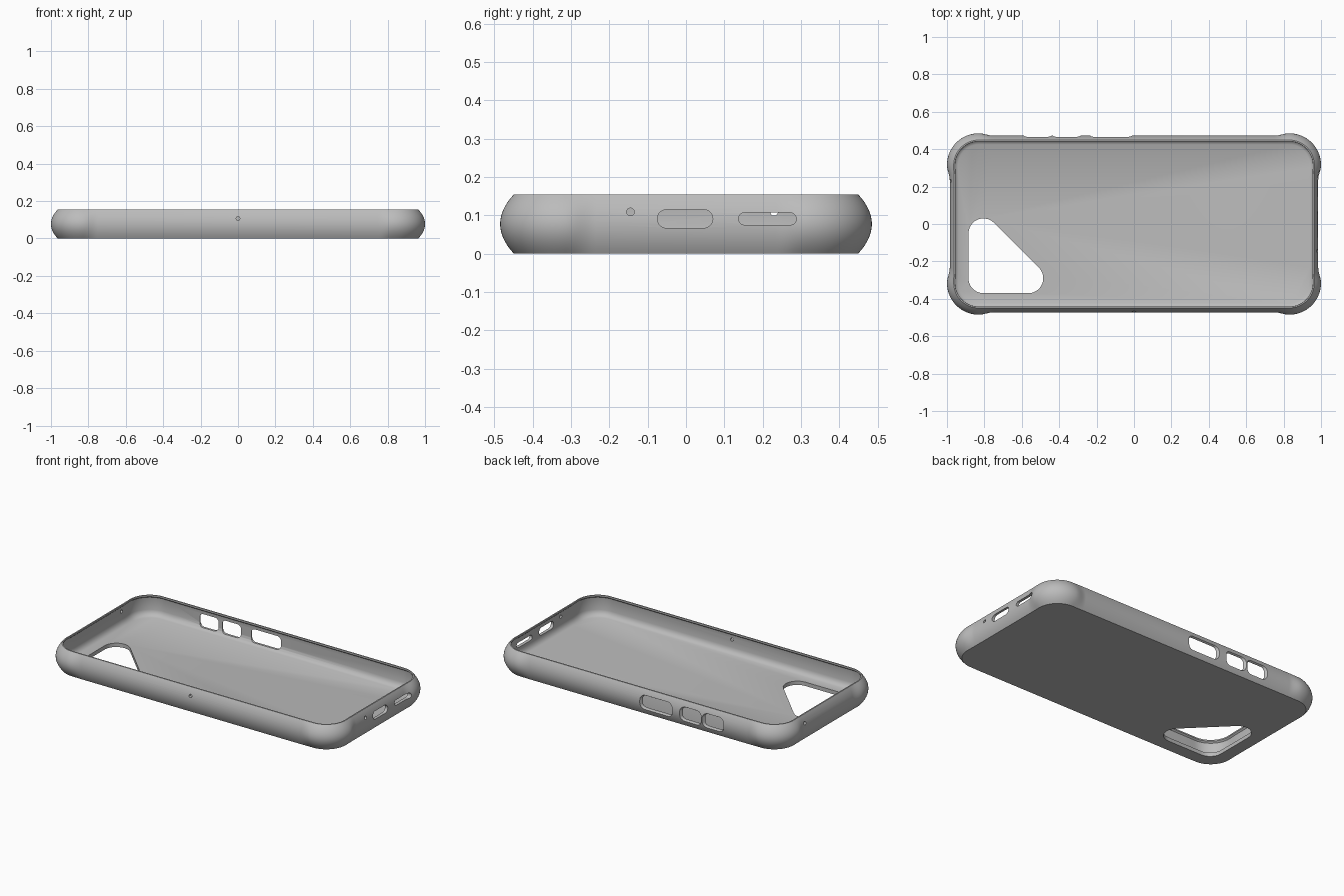
import bpy, bmesh, math

if "Cube" in bpy.data.objects:
    bpy.data.objects.remove(bpy.data.objects["Cube"])

HALF_X, HALF_Y, HEIGHT = 0.985, 0.472, 0.155
CX, CY, CORNER_R = 0.83, 0.315, 0.17      # bulged corner arcs


def outline(side, corner):
    """Rounded rectangle with bulged corners, inset on sides and corners."""
    r, sx, sy = CORNER_R - corner, HALF_X - side, HALF_Y - side
    quad = []
    for i in range(8):                     # short side swells into the corner
        t = i / 8
        s = t * t * (3 - 2 * t)
        quad.append((sx + (CX + r - sx) * s, CY - 0.08 * (1 - t)))
    for i in range(25):                    # corner arc
        a = math.radians(90 * i / 24)
        quad.append((CX + r * math.cos(a), CY + r * math.sin(a)))
    for i in range(7, -1, -1):             # corner eases back to the long side
        t = i / 8
        s = t * t * (3 - 2 * t)
        quad.append((CX - 0.08 * (1 - t), sy + (CY + r - sy) * s))
    mirrored = [(-x, y) for x, y in reversed(quad)]
    half = quad + mirrored
    return half + [(-x, -y) for x, y in half]


def loft(name, rings):
    """Closed solid through equal rings of 3D points, capped at both ends."""
    bm = bmesh.new()
    loops = [[bm.verts.new(p) for p in ring] for ring in rings]
    n = len(loops[0])
    for a, b in zip(loops, loops[1:]):
        for i in range(n):
            j = (i + 1) % n
            bm.faces.new((a[i], a[j], b[j], b[i]))
    bm.faces.new(loops[0][::-1])
    bm.faces.new(loops[-1])
    bmesh.ops.recalc_face_normals(bm, faces=bm.faces)
    mesh = bpy.data.meshes.new(name)
    bm.to_mesh(mesh)
    bm.free()
    obj = bpy.data.objects.new(name, mesh)
    bpy.context.collection.objects.link(obj)
    return obj


def rounded(centres, r, steps=10):
    """Convex shape wrapped around equal circles, counter-clockwise."""
    n = len(centres)
    if n == 1:
        (x, y), k = centres[0], 24
        return [(x + r * math.cos(math.tau * i / k), y + r * math.sin(math.tau * i / k))
                for i in range(k)]
    pts = []
    for i, (x, y) in enumerate(centres):
        px, py = centres[i - 1]
        nx, ny = centres[(i + 1) % n]
        a0 = math.atan2(y - py, x - px) - math.pi / 2
        a1 = math.atan2(ny - y, nx - x) - math.pi / 2
        turn = (a1 - a0) % math.tau
        for k in range(steps + 1):
            a = a0 + turn * k / steps
            pts.append((x + r * math.cos(a), y + r * math.sin(a)))
    return pts


def cutter(axis, centres, layers):
    """Cutter along an axis; layers are (depth, radius)."""
    place = {'x': lambda u, v, d: (d, u, v),
             'y': lambda u, v, d: (u, d, v),
             'z': lambda u, v, d: (u, v, d)}[axis]
    obj = loft('cutter', [[place(u, v, d) for u, v in rounded(centres, r)]
                          for d, r in layers])
    obj.hide_render = True
    return obj


# Shell: curved outer wall, thin rim, undercut pocket, sloped fillet to the floor
profile = []
for i in range(17):
    t = 2 * i / 16 - 1
    profile.append((0.022 * t * t, 0.036 * t * t, HEIGHT * i / 16))
profile += [(0.030, 0.043, 0.155), (0.031, 0.044, 0.146), (0.022, 0.034, 0.138),
            (0.020, 0.032, 0.120), (0.020, 0.032, 0.060), (0.024, 0.036, 0.045),
            (0.033, 0.046, 0.032), (0.047, 0.060, 0.024)]
case = loft('case_shell', [[(x, y, z) for x, y in outline(s, c)] for s, c, z in profile])

cutters = []
# Triangular rear opening through the floor
cutters.append(cutter('z', [(-0.805, -0.05), (-0.805, -0.29), (-0.565, -0.29)],
                      [(-0.05, 0.08), (0.06, 0.08)]))
# Flared button openings in the back wall
for x0, x1 in ((-0.58, -0.45), (-0.425, -0.295), (-0.225, -0.02)):
    r, z0, z1 = 0.025, 0.037, 0.117
    cutters.append(cutter('y', [(x0 + r, z0 + r), (x1 - r, z0 + r),
                                (x1 - r, z1 - r), (x0 + r, z1 - r)],
                          [(0.42, r), (0.457, r), (0.477, r + 0.012), (0.52, r + 0.012)]))
# Port and speaker slots in the right end
for y0, y1, z0, z1 in ((-0.075, 0.07, 0.067, 0.115), (0.137, 0.288, 0.075, 0.107)):
    r, z = (z1 - z0) / 2, (z0 + z1) / 2
    cutters.append(cutter('x', [(y0 + r, z), (y1 - r, z)], [(0.92, r), (1.05, r)]))
# Small round holes in the right, left and front walls
cutters.append(cutter('x', [(-0.145, 0.109)], [(0.92, 0.01), (1.05, 0.01)]))
cutters.append(cutter('x', [(0.23, 0.109)], [(-1.05, 0.01), (-0.92, 0.01)]))
cutters.append(cutter('y', [(0.0, 0.107)], [(-0.52, 0.01), (-0.42, 0.01)]))

for c in cutters:
    mod = case.modifiers.new('cut', 'BOOLEAN')
    mod.operation, mod.solver, mod.object = 'DIFFERENCE', 'EXACT', c

# Keep the cut result and drop the cutters
bpy.context.view_layer.update()
deps = bpy.context.evaluated_depsgraph_get()
result = bpy.data.meshes.new_from_object(case.evaluated_get(deps))
case.modifiers.clear()
case.data = result
for c in cutters:
    bpy.data.objects.remove(c)

# Single grey material
grey = bpy.data.materials.new('grey_plastic')
grey.diffuse_color = (0.5, 0.5, 0.5, 1)
grey.use_nodes = True
grey.node_tree.nodes["Principled BSDF"].inputs["Base Color"].default_value = grey.diffuse_color
case.data.materials.clear()
case.data.materials.append(grey)
for p in case.data.polygons:
    p.material_index = 0

bpy.ops.object.select_all(action='DESELECT')
case.select_set(True)
bpy.context.view_layer.objects.active = case
bpy.ops.object.shade_smooth_by_angle(angle=math.radians(30))
